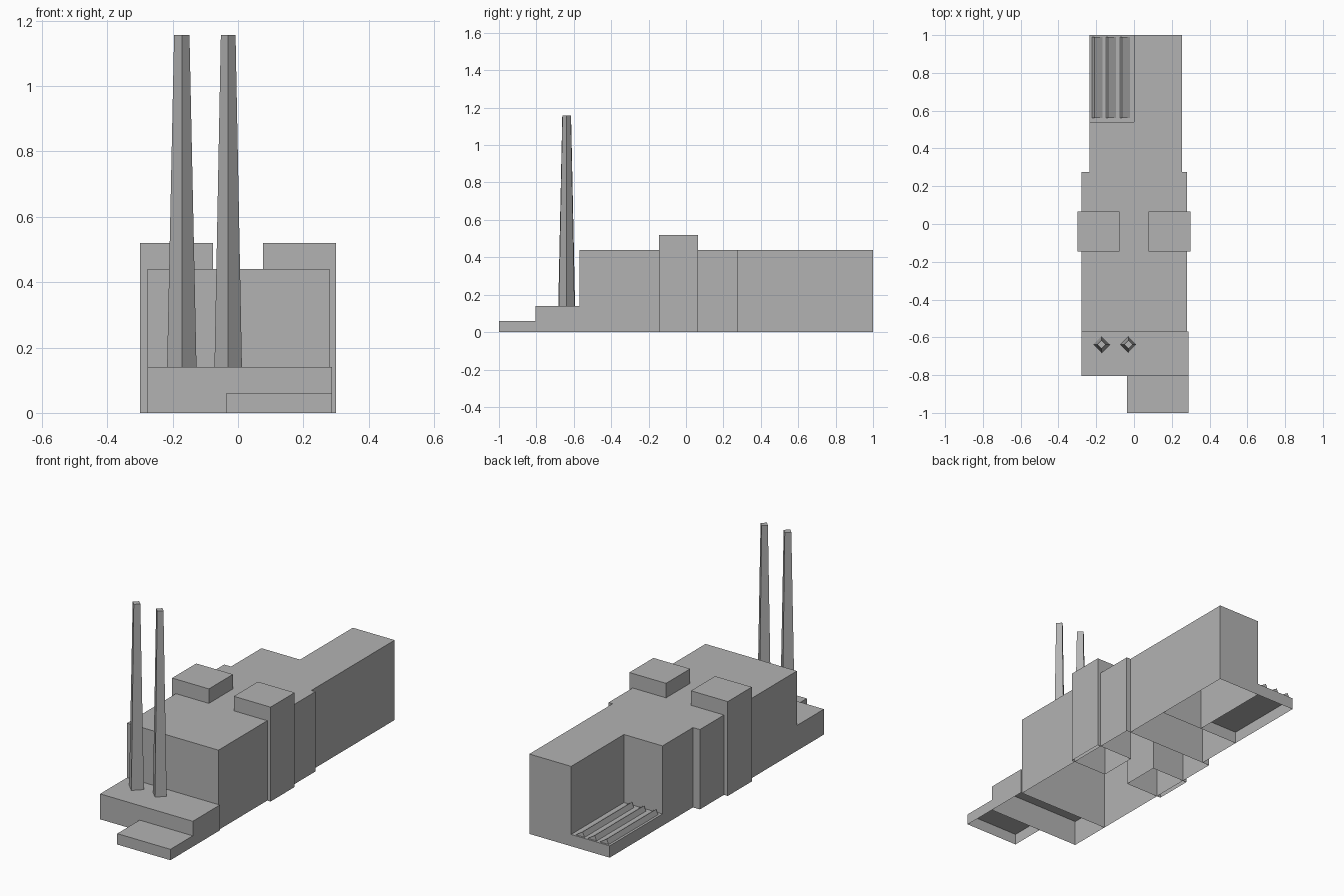
import bpy, bmesh, math

if "Cube" in bpy.data.objects:
    bpy.data.objects.remove(bpy.data.objects["Cube"])

grey = bpy.data.materials.new("concrete_grey")
grey.diffuse_color = (0.45, 0.45, 0.45, 1)
grey.use_nodes = True
grey.node_tree.nodes["Principled BSDF"].inputs["Base Color"].default_value = grey.diffuse_color


def make(name, bm):
    bmesh.ops.recalc_face_normals(bm, faces=bm.faces)
    mesh = bpy.data.meshes.new(name)
    bm.to_mesh(mesh)
    bm.free()
    mesh.materials.append(grey)
    obj = bpy.data.objects.new(name, mesh)
    bpy.context.collection.objects.link(obj)
    return obj


def hall(name, x0, x1, y0, y1, z):
    """Box standing on the ground, open underneath."""
    bm = bmesh.new()
    bmesh.ops.create_cube(bm, size=1)
    for v in bm.verts:
        v.co = (x1 if v.co.x > 0 else x0, y1 if v.co.y > 0 else y0, z if v.co.z > 0 else 0)
    bmesh.ops.recalc_face_normals(bm, faces=bm.faces)
    floor = [f for f in bm.faces if f.normal.z < -0.5]
    bmesh.ops.delete(bm, geom=floor, context='FACES_ONLY')
    mesh = bpy.data.meshes.new(name)
    bm.to_mesh(mesh)
    bm.free()
    mesh.materials.append(grey)
    bpy.context.collection.objects.link(bpy.data.objects.new(name, mesh))


def chimney(name, x, y, z0, z1, r0, r1):
    """Tapered square stack, turned corner-forward."""
    bm = bmesh.new()
    rings = [[bm.verts.new((x + r * math.cos(i * math.pi / 2),
                            y + r * math.sin(i * math.pi / 2), z)) for i in range(4)]
             for r, z in ((r0, z0), (r1, z1))]
    for i in range(4):
        j = (i + 1) % 4
        bm.faces.new((rings[0][i], rings[0][j], rings[1][j], rings[1][i]))
    bm.faces.new(rings[0][::-1])
    bm.faces.new(rings[1])
    make(name, bm)


def ridge(name, x0, x1, y0, y1, z0, z1):
    """Saw-tooth roof light: steep on the left, gentle on the right."""
    bm = bmesh.new()
    a, b = [[bm.verts.new(p) for p in ((x0, y, z0), (x1, y, z0), (x0 + 0.012, y, z1))]
            for y in (y0, y1)]
    bm.faces.new(a)
    bm.faces.new(b[::-1])
    for i in range(3):
        j = (i + 1) % 3
        bm.faces.new((a[i], b[i], b[j], a[j]))
    make(name, bm)


# Large halls from front to back
hall("main_hall", -0.277, 0.28, -0.57, 0.275, 0.44)
hall("middle_hall", -0.235, 0.255, 0.275, 0.54, 0.44)
hall("rear_hall", 0.0, 0.255, 0.54, 1.0, 0.44)

# Side towers
hall("left_tower", -0.30, -0.076, -0.145, 0.065, 0.52)
hall("right_tower", 0.076, 0.30, -0.145, 0.065, 0.52)

# Low annexes
hall("front_annex", -0.277, 0.288, -0.805, -0.57, 0.14)
hall("front_step", -0.036, 0.288, -1.0, -0.805, 0.06)
hall("rear_annex", -0.235, 0.0, 0.54, 1.0, 0.065)

# Roof lights on the rear annex
for i in range(3):
    x = -0.222 + 0.0735 * i
    ridge(f"roof_light_{i + 1}", x, x + 0.054, 0.56, 0.99, 0.065, 0.092)

# Chimneys on the front annex
chimney("left_chimney", -0.172, -0.638, 0.14, 1.157, 0.045, 0.0235)
chimney("right_chimney", -0.03, -0.638, 0.14, 1.157, 0.042, 0.0225)
